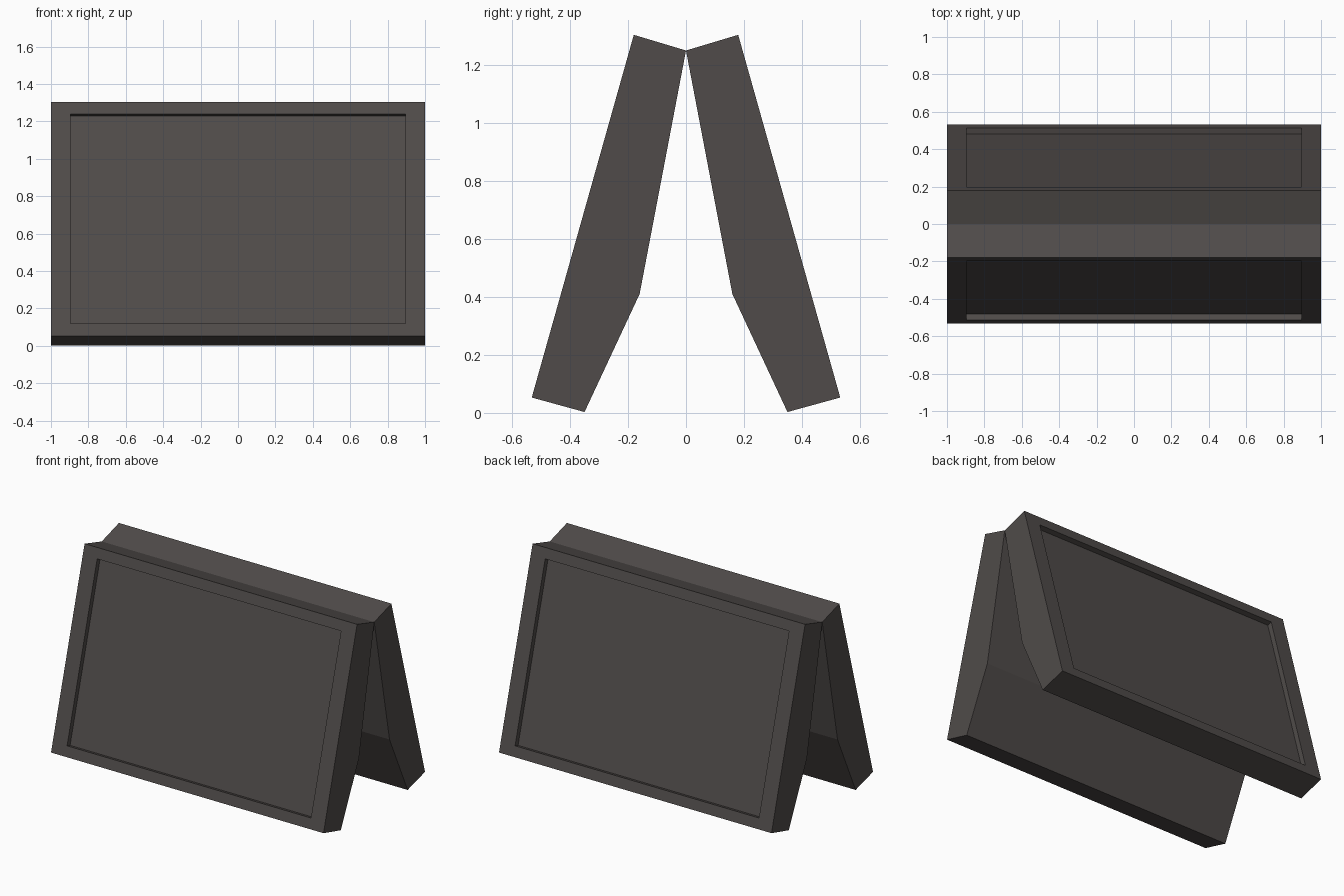
import bpy, bmesh

if "Cube" in bpy.data.objects:
    bpy.data.objects.remove(bpy.data.objects["Cube"])

charcoal = bpy.data.materials.new("charcoal")
charcoal.diffuse_color = (0.08, 0.071, 0.068, 1)
charcoal.use_nodes = True
charcoal.node_tree.nodes["Principled BSDF"].inputs["Base Color"].default_value = charcoal.diffuse_color

# Side profile of one board (y, z); the two boards meet at the top hinge line
PROFILE = [(0.0, 1.25), (0.18, 1.304), (0.532, 0.053), (0.35, 0.003), (0.16, 0.41)]


def board(name, side):
    bm = bmesh.new()
    left = [bm.verts.new((-1, side * y, z)) for y, z in PROFILE]
    right = [bm.verts.new((1, side * y, z)) for y, z in PROFILE]
    bm.faces.new(left)
    bm.faces.new(right[::-1])
    n = len(PROFILE)
    sides = [bm.faces.new((left[i], left[(i + 1) % n], right[(i + 1) % n], right[i]))
             for i in range(n)]
    bmesh.ops.recalc_face_normals(bm, faces=bm.faces[:])

    # Recessed panel on the outer face, with wider margins left and right
    panel = sides[1]
    bmesh.ops.inset_region(bm, faces=[panel], thickness=0.068, use_even_offset=True)
    for v in panel.verts:
        v.co.x = 0.895 if v.co.x > 0 else -0.895
    panel.normal_update()
    normal = panel.normal.copy()
    rim = panel.verts[:]
    floor = [bm.verts.new(v.co - normal * 0.033) for v in rim]
    for i in range(4):
        j = (i + 1) % 4
        bm.faces.new((rim[i], rim[j], floor[j], floor[i]))
    bm.faces.new(floor)
    bm.faces.remove(panel)
    bmesh.ops.recalc_face_normals(bm, faces=bm.faces[:])

    mesh = bpy.data.meshes.new(name)
    bm.to_mesh(mesh)
    bm.free()
    mesh.materials.append(charcoal)
    bpy.context.collection.objects.link(bpy.data.objects.new(name, mesh))


# Front and back boards of the folding sign
board("front_board", -1)
board("back_board", 1)
